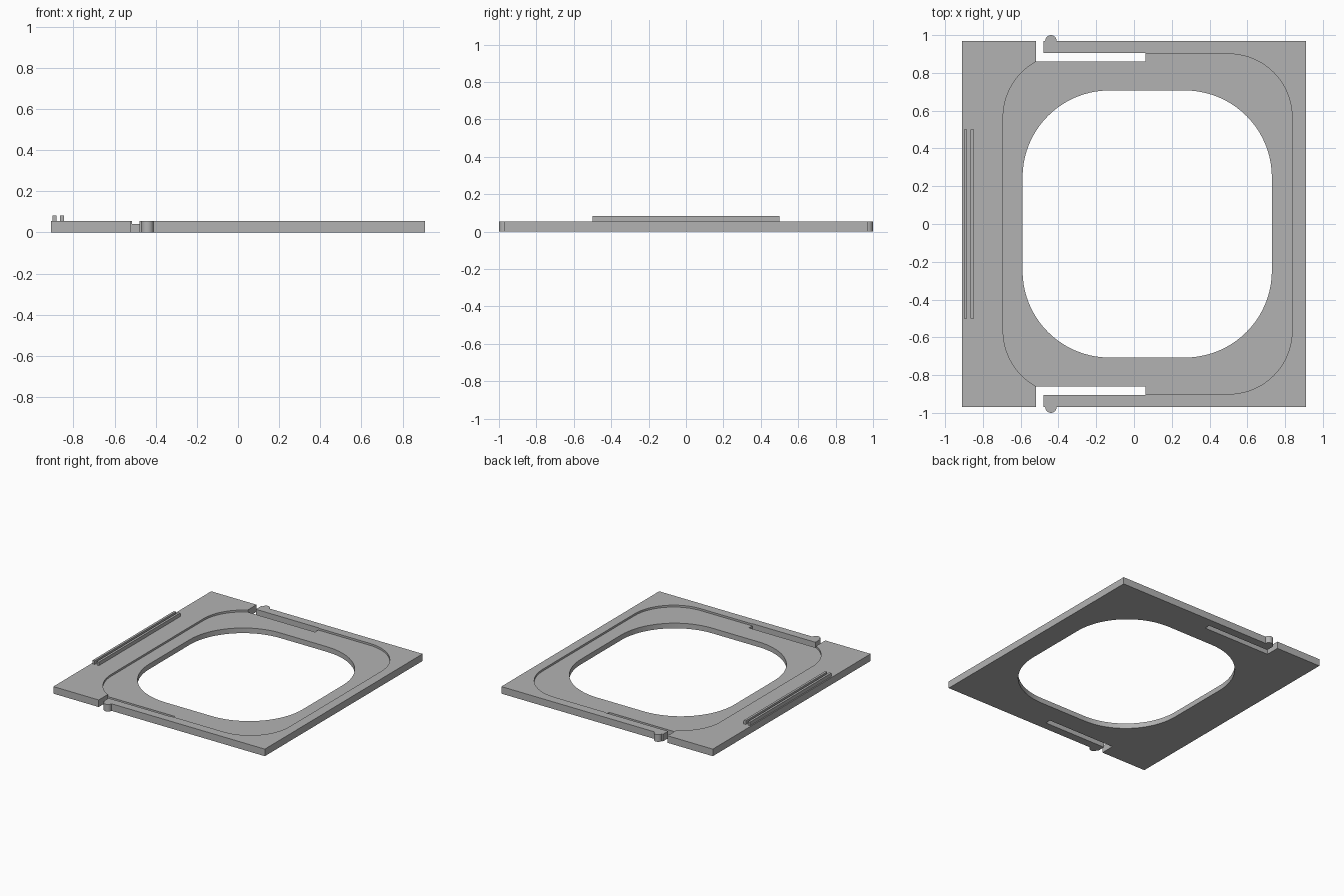
import bpy, bmesh
from math import cos, sin, pi

cube = bpy.data.objects.get("Cube")
if cube:
    bpy.data.objects.remove(cube, do_unlink=True)

HALF_X, HALF_Y, THICK, FLOOR = 0.91, 0.97, 0.055, 0.04

grey = bpy.data.materials.new("plain_grey")
grey.use_nodes = True
grey.diffuse_color = (0.45, 0.45, 0.45, 1)
grey.node_tree.nodes["Principled BSDF"].inputs["Base Color"].default_value = grey.diffuse_color


def arc(cx, cy, r, start, end, steps):
    return [(cx + r * cos(start + (end - start) * i / steps),
             cy + r * sin(start + (end - start) * i / steps)) for i in range(steps + 1)]


def rounded_rect(x0, x1, y, r):
    corners = [(x1 - r, y - r), (x0 + r, y - r), (x0 + r, r - y), (x1 - r, r - y)]
    return [p for i, (cx, cy) in enumerate(corners)
            for p in arc(cx, cy, r, i * pi / 2, (i + 1) * pi / 2, 20)]


def prism(name, outline, z0, z1):
    bm = bmesh.new()
    face = bm.faces.new([bm.verts.new((x, y, z0)) for x, y in outline])
    top = bmesh.ops.extrude_face_region(bm, geom=[face])["geom"]
    bmesh.ops.translate(bm, vec=(0, 0, z1 - z0),
                        verts=[v for v in top if isinstance(v, bmesh.types.BMVert)])
    bmesh.ops.recalc_face_normals(bm, faces=bm.faces)
    mesh = bpy.data.meshes.new(name)
    bm.to_mesh(mesh)
    bm.free()
    mesh.materials.append(grey)
    obj = bpy.data.objects.new(name, mesh)
    bpy.context.collection.objects.link(obj)
    return obj


def select_only(obj):
    bpy.ops.object.select_all(action="DESELECT")
    obj.select_set(True)
    bpy.context.view_layer.objects.active = obj


def cut(target, cutter):
    cutter.hide_render = True
    mod = target.modifiers.new("cut", "BOOLEAN")
    mod.operation, mod.solver, mod.object = "DIFFERENCE", "EXACT", cutter
    select_only(target)
    bpy.ops.object.modifier_apply(modifier=mod.name)
    bpy.data.objects.remove(cutter, do_unlink=True)


# Plate outline: each long edge has a slotted spring arm with a round catch
half = [(HALF_X, HALF_Y)] + arc(-0.44, HALF_Y, 0.03, 0, pi, 12) + [
    (-0.48, HALF_Y), (-0.48, 0.905), (0.06, 0.905), (0.06, 0.86),
    (-0.52, 0.86), (-0.52, HALF_Y), (-HALF_X, HALF_Y)]
plate = prism("frame_plate", half + [(x, -y) for x, y in reversed(half)], 0, THICK)

# Shallow rounded recess and the opening through its floor
cut(plate, prism("recess_cutter", rounded_rect(-0.693, 0.837, 0.90, 0.335), FLOOR, 0.2))
cut(plate, prism("opening_cutter", rounded_rect(-0.59, 0.73, 0.707, 0.46), -0.1, 0.2))
select_only(plate)
bpy.ops.object.shade_smooth_by_angle(angle=pi / 6)

# Two grip ribs along the right edge
for name, x in (("outer_grip_rib", -0.892), ("inner_grip_rib", -0.856)):
    w = 0.009
    prism(name, [(x - w, -0.5), (x + w, -0.5), (x + w, 0.5), (x - w, 0.5)], THICK, 0.083)
